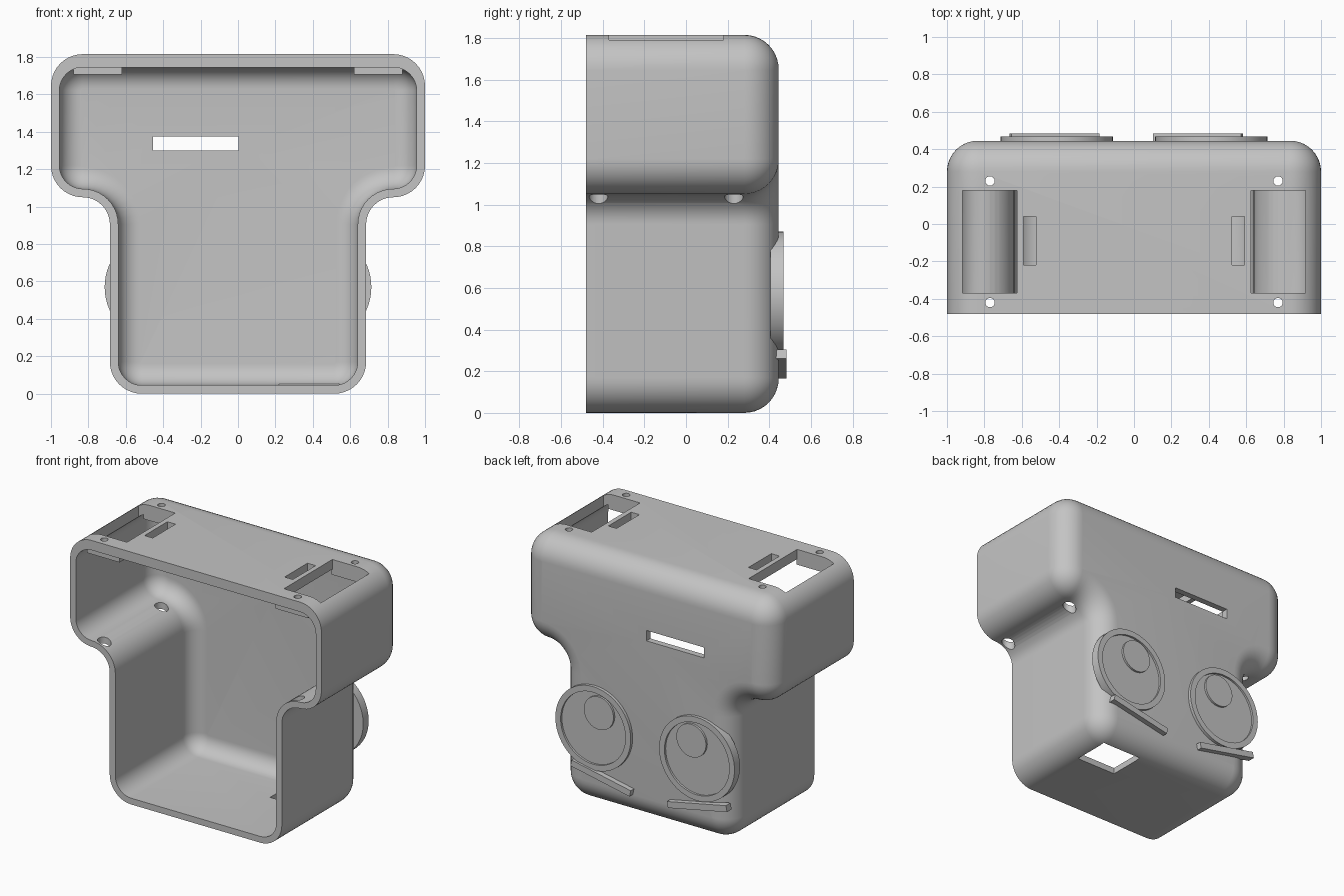
import bpy, bmesh
from math import sin, cos, pi, radians
from mathutils import Matrix, Vector

old = bpy.data.objects.get("Cube")
if old:
    bpy.data.objects.remove(old, do_unlink=True)

# single plain material
grey = bpy.data.materials.new("plain grey")
grey.use_nodes = True
COLOR = (0.55, 0.55, 0.55, 1)
grey.diffuse_color = COLOR
grey.node_tree.nodes["Principled BSDF"].inputs["Base Color"].default_value = COLOR

FRONT, BACK, TOP = -0.48, 0.445, 1.815
NECK, SHELF, WALL = 0.685, 1.05, 0.045
R_OUT, R_IN = 0.17, 0.145      # convex and concave corner radii


def finish(name, bm):
    bmesh.ops.recalc_face_normals(bm, faces=bm.faces)
    me = bpy.data.meshes.new(name)
    bm.to_mesh(me)
    bm.free()
    me.materials.append(grey)
    ob = bpy.data.objects.new(name, me)
    bpy.context.collection.objects.link(ob)
    return ob


def add_box(bm, lo, hi, turn=0):
    lo, hi = Vector(lo), Vector(hi)
    m = (Matrix.Translation((lo + hi) / 2) @ Matrix.Rotation(turn, 4, 'Y')
         @ Matrix.Diagonal((*(hi - lo), 1)))
    bmesh.ops.create_cube(bm, size=1, matrix=m)


def add_rod(bm, x, y, z0, z1, r):
    bmesh.ops.create_cone(bm, cap_ends=True, segments=24, radius1=r, radius2=r,
                          depth=z1 - z0, matrix=Matrix.Translation((x, y, (z0 + z1) / 2)))


def smooth(ob):
    bpy.ops.object.select_all(action='DESELECT')
    ob.select_set(True)
    bpy.context.view_layer.objects.active = ob
    bpy.ops.object.shade_smooth_by_angle(angle=radians(30))


def outline(inset, top):
    """T-shaped rounded outline, moved inward by inset."""
    arcs = [(NECK - R_OUT, R_OUT, R_OUT - inset, -90, 0),
            (NECK + R_IN, SHELF - R_IN, R_IN + inset, 180, 90),
            (1 - R_OUT, SHELF + R_OUT, R_OUT - inset, -90, 0),
            (1 - R_OUT, top - R_OUT, R_OUT - inset, 0, 90)]
    n, half = 10, []
    for cx, cz, r, a, b in arcs:
        for i in range(n + 1):
            t = radians(a + (b - a) * i / n)
            half.append((cx + r * cos(t), cz + r * sin(t)))
    return half + [(-x, z) for x, z in reversed(half)]


def add_skin(bm, inset, top, back, fillet):
    """Lofted skin from the open front to a filleted, capped back."""
    levels = [(inset, FRONT)]
    for i in range(11):
        t = i / 10 * pi / 2
        levels.append((inset + fillet * (1 - cos(t)), back - fillet + fillet * sin(t)))
    rings = [[bm.verts.new((x, y, z)) for x, z in outline(d, top)] for d, y in levels]
    for a, b in zip(rings, rings[1:]):
        bridge(bm, a, b)
    bm.faces.new(rings[-1])
    return rings[0]


def bridge(bm, a, b):
    for i in range(len(a)):
        j = (i + 1) % len(a)
        bm.faces.new((a[i], a[j], b[j], b[i]))


# hollow body shell
bm = bmesh.new()
outer = add_skin(bm, 0, TOP, BACK, 0.165)
inner = add_skin(bm, WALL, TOP - 0.025, BACK - WALL, 0.115)
bridge(bm, outer, inner)
shell = finish("body_shell", bm)

# reinforcing strips under the top, before and behind each hatch
bm = bmesh.new()
for s in (-1, 1):
    for y0, y1 in ((-0.46, -0.37), (0.18, 0.27)):
        xs = sorted((s * 0.62, s * 0.88))
        add_box(bm, (xs[0], y0, 1.705), (xs[1], y1, 1.76))
strips = finish("hatch_strips", bm)

# openings: hatches, cable slots, screw holes, back slot, floor hole
bm = bmesh.new()
for s in (-1, 1):
    for x0, x1, y0, y1 in ((0.625, 0.917, -0.37, 0.18), (0.525, 0.59, -0.22, 0.04)):
        a, b = sorted((s * x0, s * x1))
        add_box(bm, (a, y0, 1.6), (b, y1, 2))
    for y in (-0.42, 0.23):
        add_rod(bm, s * 0.77, y, 1.65, 2, 0.025)
        add_rod(bm, s * 0.77, y, 0.85, 1.3, 0.045)
add_box(bm, (-0.455, 0.3, 1.3), (0.003, 0.6, 1.375))
add_box(bm, (0.22, 0.05, -0.1), (0.54, 0.32, 0.1))
cutter = finish("opening_cutter", bm)
cutter.hide_render = True

for ob in (shell, strips):
    mod = ob.modifiers.new("openings", 'BOOLEAN')
    mod.operation, mod.solver, mod.object = 'DIFFERENCE', 'EXACT', cutter
    bpy.context.view_layer.objects.active = ob
    bpy.ops.object.modifier_apply(modifier=mod.name)
bpy.data.objects.remove(cutter, do_unlink=True)
smooth(shell)

# eyes: rimmed discs with a pupil, and a slanted bar below each
for side, s in (("left", 1), ("right", -1)):
    cx, cz, n = s * 0.413, 0.57, 64
    bm = bmesh.new()
    rings = []
    for r, y in ((0.3, 0.405), (0.3, 0.467), (0.258, 0.467), (0.258, 0.452)):
        rings.append([bm.verts.new((cx + r * cos(2 * pi * i / n), y, cz + r * sin(2 * pi * i / n)))
                      for i in range(n)])
    for a, b in zip(rings, rings[1:]):
        bridge(bm, a, b)
    bm.faces.new(rings[0])
    bm.faces.new(rings[-1])
    smooth(finish(side + "_eye", bm))

    bm = bmesh.new()
    m = Matrix.Translation((cx - s * 0.045, 0.452, cz + 0.12)) @ Matrix.Rotation(pi / 2, 4, 'X')
    bmesh.ops.create_cone(bm, cap_ends=True, segments=48, radius1=0.118, radius2=0.118,
                          depth=0.03, matrix=m)
    smooth(finish(side + "_pupil", bm))

    bm = bmesh.new()
    mid = 0.342 if s > 0 else -0.425
    add_box(bm, (mid - 0.24, 0.43, 0.213), (mid + 0.24, 0.483, 0.258), -s * radians(11.5))
    finish(side + "_eye_bar", bm)
